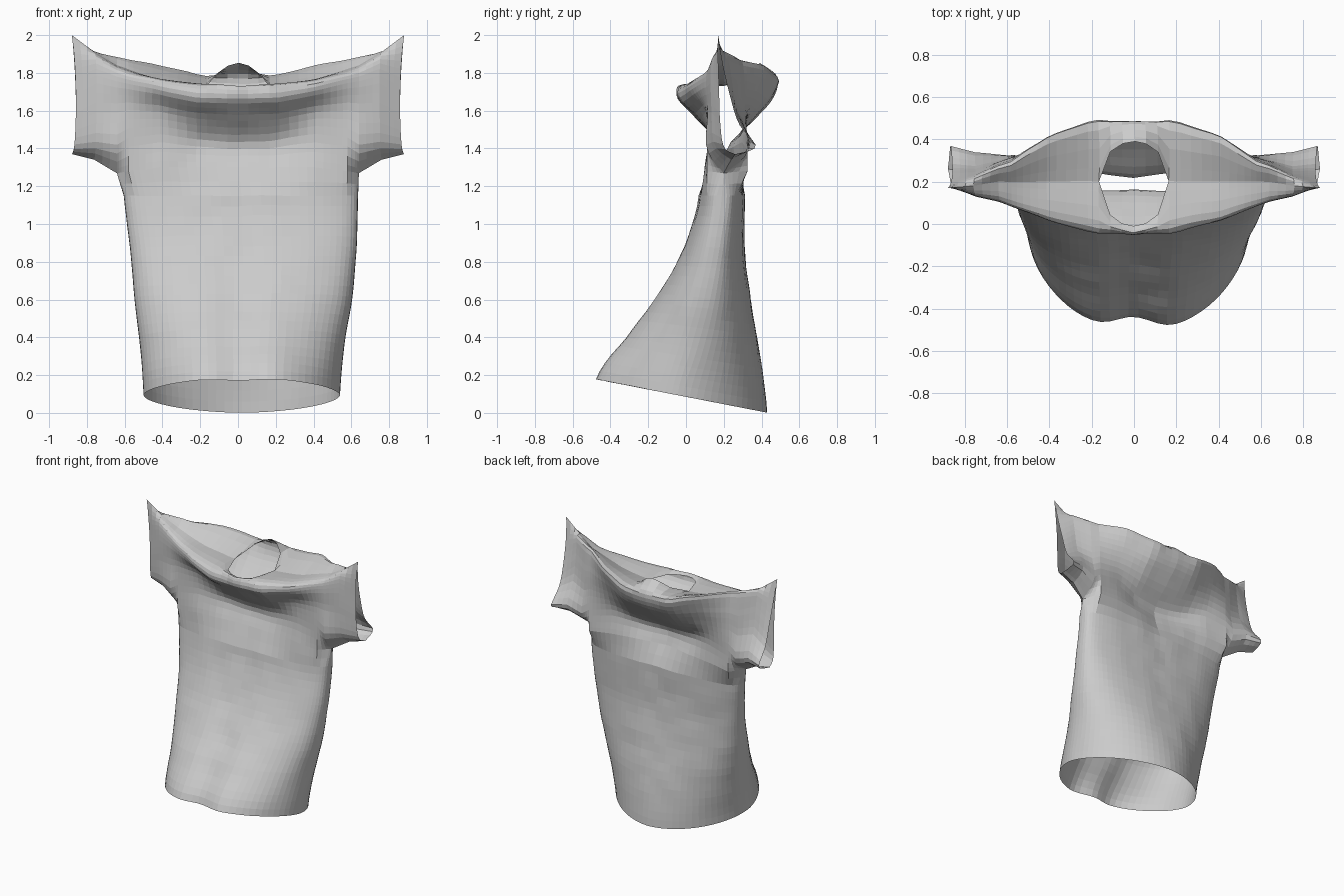
import bpy, bmesh, math
from mathutils import Vector, noise

cube = bpy.data.objects.get("Cube")
if cube:
    bpy.data.objects.remove(cube)

COLUMNS, SLEEVE_COLUMNS, BODY_ROWS, YOKE_ROWS = 36, 6, 20, 18
ARMPIT, CUFF = 0.64, 0.88
NECK = ARMPIT * math.sin(math.radians(15))

# Body rings: height, centre x, half width, front y, back y, roundness power
RINGS = [(0, .02, .52, -.52, .43, 1.8), (.3, .022, .54, -.34, .395, 2),
         (.6, .028, .577, -.15, .345, 2.3), (.9, .028, .6, -.01, .31, 2.6),
         (1.15, .015, .62, .07, .31, 3)]

# Upper sheet sections at growing x: (y, z) pairs from armpit level to shoulder seam
STATIONS = [0, .2, .4, .58, .64, .76, .88]
FRONT = [
    [(.13, 1.3), (.165, 1.42), (.06, 1.55), (-.045, 1.66), (-.045, 1.73), (0, 1.73)],
    [(.12, 1.3), (.155, 1.43), (.07, 1.56), (-.035, 1.66), (0, 1.74), (.2, 1.73)],
    [(.1, 1.3), (.12, 1.46), (.1, 1.6), (.02, 1.7), (.04, 1.76), (.2, 1.76)],
    [(.11, 1.28), (.11, 1.44), (.11, 1.61), (.085, 1.74), (.1, 1.8), (.2, 1.82)],
    [(.2, 1.27), (.11, 1.4), (.115, 1.6), (.105, 1.75), (.12, 1.82), (.2, 1.84)],
    [(.24, 1.34), (.15, 1.42), (.135, 1.6), (.13, 1.78), (.14, 1.88), (.18, 1.91)],
    [(.26, 1.37), (.2, 1.41), (.18, 1.55), (.175, 1.72), (.17, 1.88), (.17, 2)]]
BACK = [
    [(.24, 1.3), (.225, 1.42), (.36, 1.55), (.465, 1.67), (.485, 1.78), (.39, 1.85)],
    [(.28, 1.3), (.25, 1.43), (.36, 1.56), (.455, 1.68), (.47, 1.79), (.2, 1.73)],
    [(.31, 1.3), (.3, 1.46), (.34, 1.6), (.39, 1.73), (.41, 1.84), (.2, 1.76)],
    [(.325, 1.28), (.325, 1.42), (.315, 1.6), (.31, 1.75), (.29, 1.87), (.2, 1.82)],
    [(.2, 1.27), (.325, 1.38), (.3, 1.57), (.29, 1.74), (.27, 1.88), (.2, 1.84)],
    [(.24, 1.34), (.34, 1.42), (.27, 1.6), (.24, 1.78), (.22, 1.9), (.18, 1.91)],
    [(.26, 1.37), (.37, 1.41), (.28, 1.53), (.23, 1.69), (.19, 1.86), (.17, 2)]]


def spline(points, t):
    """Smooth curve through evenly timed points, t from 0 to 1."""
    last = len(points) - 1
    i = min(int(t * last), last - 1)
    f = t * last - i
    a, b, c, d = (Vector(points[min(max(k, 0), last)]) for k in range(i - 1, i + 3))
    return b + f / 2 * (c - a + f * (2 * a - 5 * b + 4 * c - d + f * (3 * (b - c) + d - a)))


def section(sheet, x, back):
    """Blend the two neighbouring sections and open the neck hole."""
    x = abs(x)
    i = 0
    while i < len(STATIONS) - 2 and x > STATIONS[i + 1]:
        i += 1
    f = (x - STATIONS[i]) / (STATIONS[i + 1] - STATIONS[i])
    points = [Vector(p).lerp(Vector(q), f) for p, q in zip(sheet[i], sheet[i + 1])]
    if x < NECK + .001:
        k = math.sqrt(max(0, 1 - (x / NECK) ** 2))
        points[-1] = Vector((.2 + .19 * k, 1.73 + .12 * k * k) if back
                            else (.2 - .21 * k, 1.73 - .01 * k))
    return points


def upper_point(sheet, x, t, back):
    y, z = spline(section(sheet, x, back), t)
    outward = max(0, abs(x) - ARMPIT) / (CUFF - ARMPIT)
    bow = .022 * outward * math.sin(math.pi * t)
    return Vector((x - math.copysign(bow, x), y, z))


def body_point(u, row, back):
    _, cx, width, front_y, back_y, power = spline(RINGS, row)
    level = 1.15 * row
    middle = (front_y + back_y) / 2
    depth = (back_y - front_y) / 2 * max(0, 1 - abs(u) ** power) ** (1 / power)
    y = middle + depth if back else middle - depth
    x = cx + width * u
    if not back:  # shallow dent down the middle of the hem
        y += .08 * (1 - row) ** 2 * math.exp(-(x / .13) ** 2)
    tilt = (.085 - .195 * y) * (1 - row)
    return Vector((x, y, level + tilt))


def crumple(p):
    """Small cloth wrinkles that keep the outer ends fixed."""
    amount = .008 * min(1, p.z * 2) * max(0, 1 - abs(p.x) / CUFF)
    return p + noise.noise_vector(p * 7) * amount


def add_grid(bm, rows, flip):
    grid = [[bm.verts.new(crumple(p)) for p in row] for row in rows]
    for low, high in zip(grid, grid[1:]):
        for c in range(len(low) - 1):
            quad = [low[c], low[c + 1], high[c + 1], high[c]]
            bm.faces.new(quad[::-1] if flip else quad)


# Column positions across the body and out along the sleeves
us = [-math.cos(math.pi * i / COLUMNS) for i in range(COLUMNS + 1)]
us[COLUMNS // 2] = 0
body_xs = [ARMPIT * u for u in us]
sleeve_xs = [ARMPIT + (CUFF - ARMPIT) * (i + 1) / SLEEVE_COLUMNS for i in range(SLEEVE_COLUMNS)]
all_xs = [-x for x in reversed(sleeve_xs)] + body_xs + sleeve_xs

bm = bmesh.new()
for sheet, back in ((FRONT, False), (BACK, True)):
    # Torso from the hem to the armpits
    rows = [[body_point(u, r / BODY_ROWS, back) for u in us] for r in range(BODY_ROWS + 1)]
    join = [upper_point(sheet, x, 0, back) for x in body_xs]
    rows += [[a.lerp(b, .5) for a, b in zip(rows[-1], join)], join]
    add_grid(bm, rows, back)
    # Chest or back panel with sleeves, folded over to the shoulder seam
    rows = [[upper_point(sheet, x, r / YOKE_ROWS, back) for x in all_xs]
            for r in range(YOKE_ROWS + 1)]
    add_grid(bm, rows, back)

# Sew the side, sleeve and shoulder seams
bmesh.ops.remove_doubles(bm, verts=bm.verts[:], dist=.0005)
mesh = bpy.data.meshes.new("shirt")
bm.to_mesh(mesh)
bm.free()

cloth = bpy.data.materials.new("light grey cloth")
cloth.use_nodes = True
colour = (.6, .6, .6, 1)
cloth.diffuse_color = colour
cloth.node_tree.nodes["Principled BSDF"].inputs["Base Color"].default_value = colour
mesh.materials.append(cloth)

shirt = bpy.data.objects.new("shirt", mesh)
bpy.context.collection.objects.link(shirt)
